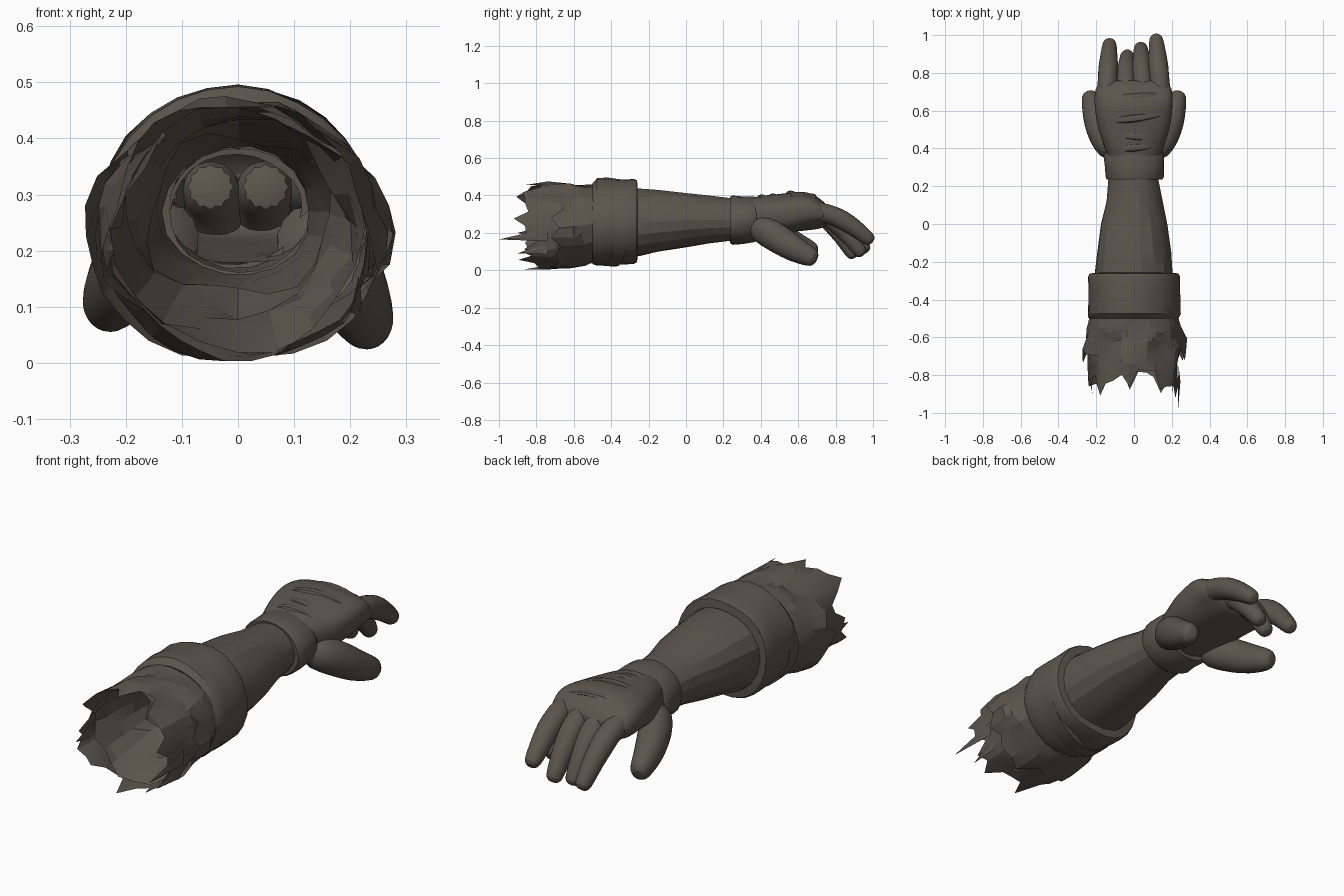
import bpy
import bmesh
import math
import random
from mathutils import Vector, noise

random.seed(4)
if "Cube" in bpy.data.objects:
    bpy.data.objects.remove(bpy.data.objects["Cube"], do_unlink=True)

leather = bpy.data.materials.new("dark brown leather")
leather.use_nodes = True
color = (0.108, 0.09, 0.073, 1.0)
leather.diffuse_color = color
leather.node_tree.nodes["Principled BSDF"].inputs["Base Color"].default_value = color


def finish(name, bm, smooth_levels=0, angle=32):
    mesh = bpy.data.meshes.new(name)
    bm.to_mesh(mesh)
    bm.free()
    mesh.materials.append(leather)
    obj = bpy.data.objects.new(name, mesh)
    bpy.context.collection.objects.link(obj)
    bpy.ops.object.select_all(action="DESELECT")
    obj.select_set(True)
    bpy.context.view_layer.objects.active = obj
    bpy.ops.object.shade_smooth_by_angle(angle=math.radians(angle))
    if smooth_levels:
        sub = obj.modifiers.new("rounding", "SUBSURF")
        sub.levels = sub.render_levels = smooth_levels
    return obj


def power(value, exponent):
    return math.copysign(abs(value) ** exponent, value)


def loft(name, rings, sides=24, follow=False, square=1.0, caps=(False, False),
         shape=None, levels=0, angle=32):
    """Skin rings of (centre x, y, z, half width, half height)."""
    bm = bmesh.new()
    centres = [Vector(r[:3]) for r in rings]
    loops = []
    for i, ring in enumerate(rings):
        along = Vector((0, 1, 0))
        if follow:
            along = centres[min(i + 1, len(rings) - 1)] - centres[max(i - 1, 0)]
            along.normalize()
        side = along.cross(Vector((0, 0, 1))).normalized()
        up = side.cross(along)
        loop = []
        for j in range(sides):
            a = math.tau * j / sides
            offset = (side * power(math.cos(a), square) * ring[3]
                      + up * power(math.sin(a), square) * ring[4])
            point = centres[i] + offset
            if shape:
                point = shape(point, offset, a, i, j)
            loop.append(bm.verts.new(point))
        loops.append(loop)
    for low, high in zip(loops, loops[1:]):
        for j in range(sides):
            k = (j + 1) % sides
            bm.faces.new((low[j], high[j], high[k], low[k]))
    if caps[0]:
        bm.faces.new(loops[0])
    if caps[1]:
        bm.faces.new(loops[-1][::-1])
    return finish(name, bm, levels, angle)


def straight(rows):
    return [(0, y, z, w, h) for y, z, w, h in rows]


def uneven(amount, frequency):
    """Small irregular dents in the cloth."""
    def shape(point, offset, a, i, j):
        return point + offset.normalized() * amount * noise.noise(point * frequency)
    return shape


# Forearm, an open hollow tube
loft("forearm", straight([
    (-0.3, 0.253, 0.208, 0.184), (-0.25, 0.253, 0.205, 0.182), (-0.15, 0.26, 0.196, 0.168),
    (0, 0.267, 0.176, 0.145), (0.12, 0.27, 0.148, 0.128), (0.25, 0.27, 0.13, 0.115),
    (0.38, 0.275, 0.13, 0.105)]), 18, shape=uneven(0.012, 7), angle=20)

# Broad folded cuff below the elbow
loft("elbow_cuff", straight([
    (-0.49, 0.25, 0.21, 0.195), (-0.5, 0.252, 0.235, 0.215), (-0.475, 0.26, 0.247, 0.231),
    (-0.42, 0.262, 0.247, 0.232), (-0.34, 0.257, 0.245, 0.226),
    (-0.28, 0.257, 0.243, 0.225), (-0.262, 0.257, 0.235, 0.218),
    (-0.258, 0.255, 0.2, 0.182)]), 28, shape=uneven(0.015, 6))


# Lower overlap of the cuff, slanting across the underside
def slanted(point, offset, a, i, j):
    point.y += 0.06 * math.cos(a)
    return point


loft("cuff_overlap", straight([
    (-0.44, 0.245, 0.23, 0.215), (-0.435, 0.245, 0.244, 0.223),
    (-0.37, 0.243, 0.243, 0.222), (-0.36, 0.245, 0.225, 0.205)]), 28, shape=slanted)


# Ragged cloth layers with twisted folds, torn along their front edge
def torn_layer(name, rows, sides, low, high, side_pull, fold_size):
    tears = [random.uniform(low, high) + (low if j % 4 == 1 else 0) for j in range(sides)]

    def torn(point, offset, a, i, j):
        fold = math.sin(5 * a + 28 * point.y) * 0.6 + noise.noise(point * 9) * 1.4
        point += offset.normalized() * fold * fold_size * min(1, i / 2)
        if i == len(rows) - 1:
            point.y += tears[j] - side_pull * abs(math.cos(a))
        elif i:
            point.y += 0.035 * noise.noise(point * 13)
        point.z = max(point.z, 0.003)
        return point

    loft(name, straight(rows), sides, shape=torn, angle=16)


torn_layer("torn_sleeve", [
    (-0.46, 0.255, 0.225, 0.205), (-0.52, 0.25, 0.235, 0.208), (-0.57, 0.242, 0.243, 0.213),
    (-0.62, 0.235, 0.246, 0.22), (-0.68, 0.235, 0.246, 0.226), (-0.73, 0.237, 0.24, 0.23),
    (-0.78, 0.237, 0.235, 0.226)], 34, -0.05, 0.035, 0.05, 0.017)
torn_layer("sleeve_flap", [
    (-0.5, 0.25, 0.236, 0.208), (-0.55, 0.242, 0.25, 0.216), (-0.61, 0.232, 0.26, 0.22),
    (-0.67, 0.226, 0.272, 0.22)], 26, -0.03, 0.03, 0.01, 0.017)


# Crumpled lining that narrows inside the sleeve opening
def crumpled(point, offset, a, i, j):
    fold = 0.012 * math.sin(4 * a - 25 * point.y) + 0.022 * noise.noise(point * 8)
    point += offset.normalized() * fold
    point.y += 0.06 * noise.noise(point * 14)
    return point


loft("sleeve_lining", straight([
    (-0.76, 0.238, 0.222, 0.21), (-0.69, 0.242, 0.21, 0.195), (-0.62, 0.25, 0.195, 0.175),
    (-0.54, 0.258, 0.18, 0.16), (-0.46, 0.265, 0.165, 0.148)]), 20, shape=crumpled, angle=15)


# Long loose shreds at the ragged end
def shred(name, base, tip, width):
    bm = bmesh.new()
    base, tip = Vector(base), Vector(tip)
    across = Vector((0, 0, width))
    bulge = Vector((math.copysign(0.012, base.x), 0.01, 0))
    a, b, c, d = [bm.verts.new(p) for p in
                  (base + across, base - across, tip, base.lerp(tip, 0.4) + bulge)]
    for face in ((a, b, d), (a, d, c), (b, c, d)):
        bm.faces.new(face)
    bmesh.ops.recalc_face_normals(bm, faces=bm.faces)
    finish(name, bm)


shred("left_shred", (0.235, -0.74, 0.19), (0.232, -1, 0.165), 0.035)
shred("left_low_shred", (0.215, -0.74, 0.12), (0.2, -0.9, 0.09), 0.035)
shred("right_shred", (-0.235, -0.74, 0.2), (-0.22, -0.9, 0.2), 0.04)

# Wrist strap
loft("wrist_strap", straight([
    (0.238, 0.27, 0.125, 0.11), (0.236, 0.268, 0.147, 0.124), (0.25, 0.267, 0.154, 0.13),
    (0.3, 0.267, 0.157, 0.126), (0.36, 0.27, 0.162, 0.124), (0.378, 0.272, 0.153, 0.118),
    (0.38, 0.275, 0.12, 0.1)]), 24, shape=uneven(0.012, 9))

# Palm and back of the glove
loft("glove_hand", straight([
    (0.34, 0.278, 0.135, 0.107), (0.42, 0.296, 0.165, 0.106), (0.5, 0.3, 0.194, 0.106),
    (0.58, 0.311, 0.205, 0.11), (0.65, 0.316, 0.209, 0.104), (0.695, 0.308, 0.205, 0.088),
    (0.735, 0.298, 0.195, 0.066), (0.765, 0.293, 0.165, 0.042)]), 24, square=0.82,
    caps=(False, True), shape=uneven(0.018, 9), levels=1)


# Raised creases across the back of the hand
def crease(name, y, slant, half, height, drop):
    rows = []
    for step in range(9):
        t = step / 4 - 1
        r = 0.018 * (1 - t * t) + 0.004
        rows.append((t * half, y + slant * t, height - drop * t * t, r, r * 0.6))
    loft(name, rows, 8, follow=True, caps=(True, True))


crease("wrist_crease", 0.405, 0.01, 0.12, 0.393, 0.028)
crease("middle_crease", 0.465, -0.012, 0.13, 0.398, 0.028)
crease("hand_crease", 0.56, 0.02, 0.16, 0.413, 0.034)
crease("knuckle_crease", 0.675, 0.012, 0.17, 0.397, 0.034)


# Tubes with rounded ends for fingers and thumbs
def digit(name, points, radii, flat=1.0):
    rows = [(*p, r, r * flat) for p, r in zip(points, radii)]
    last, before = Vector(points[-1]), Vector(points[-2])
    direction = (last - before).normalized()
    for reach, scale in ((0.6, 0.84), (0.95, 0.45)):
        tip = last + direction * radii[-1] * reach
        rows.append((*tip, radii[-1] * scale, radii[-1] * scale * flat))
    loft(name, rows, 12, follow=True, caps=(True, True), levels=1)


# Four bent fingers: base x, tip x, tip y, tip z
fingers = {
    "index_finger": (0.146, 0.118, 0.968, 0.175),
    "middle_finger": (0.05, 0.036, 0.925, 0.11),
    "ring_finger": (-0.05, -0.036, 0.885, 0.1),
    "little_finger": (-0.146, -0.13, 0.945, 0.125),
}
for name, (base, tip, y, z) in fingers.items():
    reach, drop = y - 0.64, 0.315 - z
    path = [(base + (tip - base) * t, 0.64 + reach * t, 0.315 - drop * d)
            for t, d in ((0, 0), (0.25, 0.03), (0.45, 0.16), (0.6, 0.33), (0.8, 0.62), (1, 1))]
    digit(name, path, (0.05, 0.056, 0.053, 0.056, 0.048, 0.041))

# Matching thumbs on both sides, the right one held a little higher
for name, sign, lift in (("left_thumb", 1, -0.006), ("right_thumb", -1, 0.025)):
    path = [(sign * x, y, z + lift * t) for x, y, z, t in (
        (0.1, 0.36, 0.235, 0), (0.15, 0.43, 0.21, 0.2), (0.186, 0.51, 0.162, 0.5),
        (0.21, 0.58, 0.117, 0.8), (0.228, 0.655, 0.083, 1))]
    digit(name, path, (0.06, 0.077, 0.075, 0.066, 0.053), 1.1)
